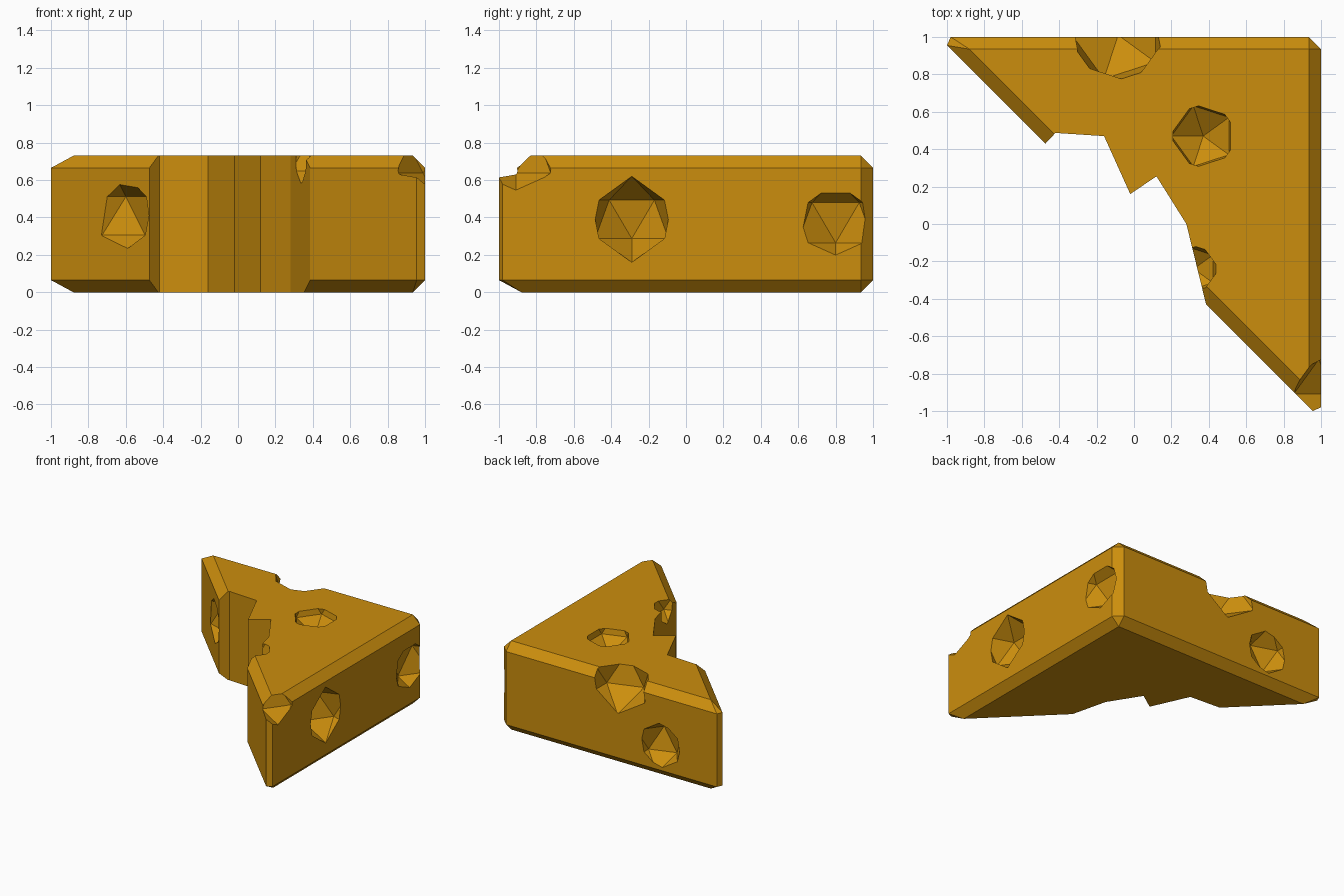
import bpy, bmesh

if "Cube" in bpy.data.objects:
    bpy.data.objects.remove(bpy.data.objects["Cube"])

H, B = 0.73, 0.065   # wedge height, edge bevel


def cut(target, cutter):
    mod = target.modifiers.new(cutter.name, 'BOOLEAN')
    mod.operation = 'DIFFERENCE'
    mod.solver = 'EXACT'
    mod.object = cutter
    bpy.context.view_layer.objects.active = target
    bpy.ops.object.modifier_apply(modifier=mod.name)
    bpy.data.objects.remove(cutter, do_unlink=True)


def mesh_object(name, bm):
    bmesh.ops.recalc_face_normals(bm, faces=bm.faces)
    mesh = bpy.data.meshes.new(name)
    bm.to_mesh(mesh)
    bm.free()
    obj = bpy.data.objects.new(name, mesh)
    bpy.context.collection.objects.link(obj)
    return obj


# Wedge body: hull of the side outline and the inset top and bottom triangles
side = [(-1, 0.955), (-0.98, 1), (0.935, 1), (1, 0.935), (1, -0.98), (0.955, -1)]
cap = [(-0.88, 0.935), (0.935, 0.935), (0.935, -0.88)]
bm = bmesh.new()
for outline, heights in ((side, (B, H - B)), (cap, (0, H))):
    for z in heights:
        for x, y in outline:
            bm.verts.new((x, y, z))
bmesh.ops.convex_hull(bm, input=bm.verts[:])
bmesh.ops.dissolve_limit(bm, angle_limit=0.01, verts=bm.verts[:], edges=bm.edges[:])
wedge = mesh_object("cheese_wedge", bm)

# Jagged bite out of the long side
bite = [(-0.57, 0.327), (-0.42, 0.487), (-0.16, 0.47), (-0.02, 0.16),
        (0.12, 0.255), (0.28, 0), (0.41, -0.53), (-0.5, -0.5)]
bm = bmesh.new()
face = bm.faces.new([bm.verts.new((x, y, -0.2)) for x, y in bite])
ext = bmesh.ops.extrude_face_region(bm, geom=[face])
bmesh.ops.translate(bm, vec=(0, 0, 1.2),
                    verts=[v for v in ext["geom"] if isinstance(v, bmesh.types.BMVert)])
cut(wedge, mesh_object("bite_cutter", bm))

# Faceted holes: x, y, z, radius
holes = [
    (1.0, -0.29, 0.39, 0.23),       # right side, middle
    (1.108, 0.80, 0.372, 0.24),     # right side, rear
    (1.05, -0.91, 0.735, 0.22),     # front tip
    (0.37, 0.47, 0.77, 0.19),       # top
    (0.32, -0.24, 0.71, 0.14),      # bite edge
    (-0.663, 0.491, 0.408, 0.23),   # long side
    (-0.085, 1.01, 0.70, 0.275),    # back top edge
    (-0.47, 1.05, 0.27, 0.21),      # back side
]
for x, y, z, r in holes:
    bpy.ops.mesh.primitive_ico_sphere_add(subdivisions=1, radius=r, location=(x, y, z))
    bpy.context.object.name = "hole_cutter"
    cut(wedge, bpy.context.object)

# Cheese colour, flat faces
mat = bpy.data.materials.new("cheese")
mat.diffuse_color = (0.60, 0.27, 0.004, 1)
mat.use_nodes = True
mat.node_tree.nodes["Principled BSDF"].inputs["Base Color"].default_value = mat.diffuse_color
wedge.data.materials.clear()
wedge.data.materials.append(mat)
for p in wedge.data.polygons:
    p.material_index = 0
    p.use_smooth = False
